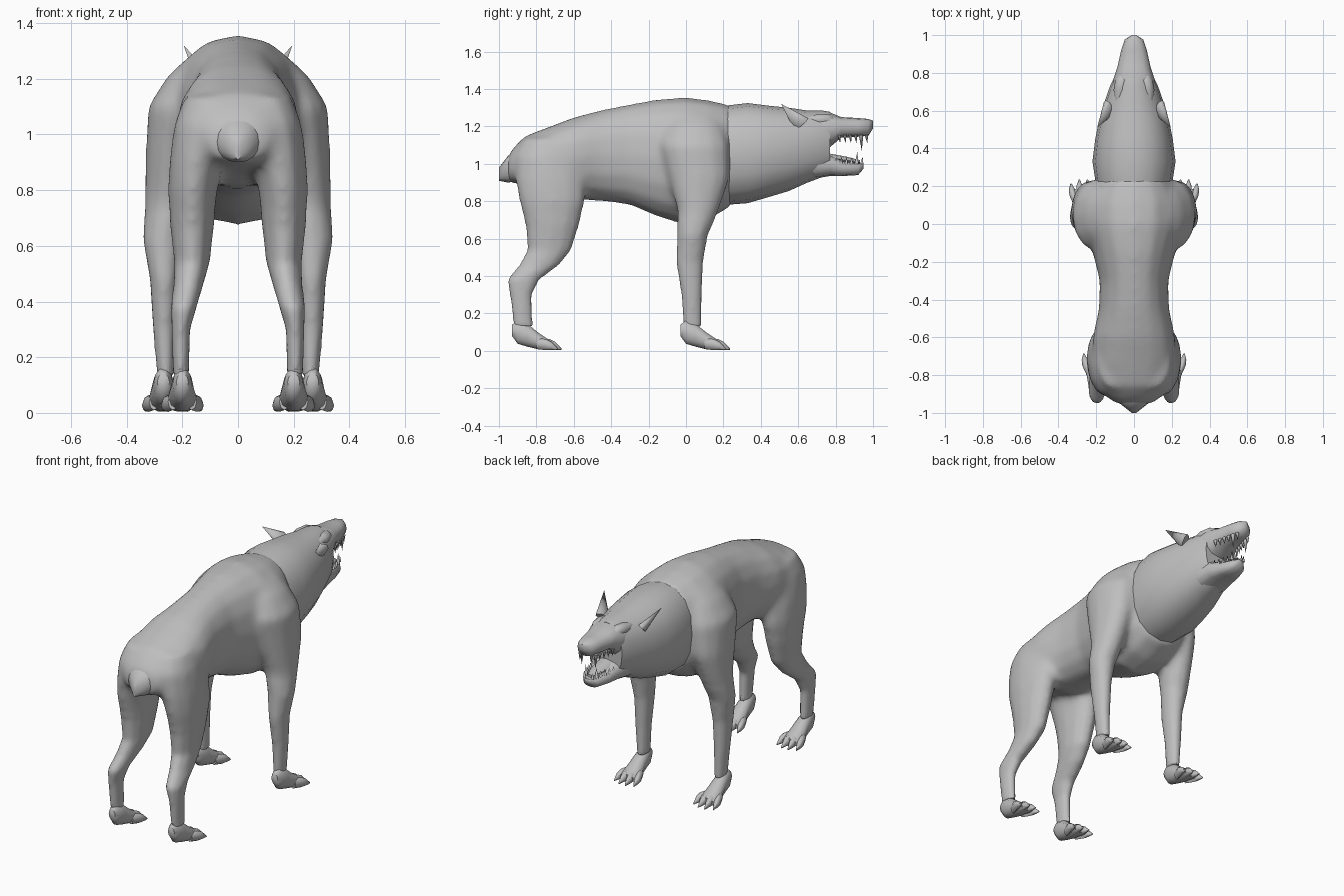
import bpy
import bmesh
import math
from mathutils import Vector

default_cube = bpy.data.objects.get("Cube")
if default_cube:
    bpy.data.objects.remove(default_cube, do_unlink=True)

hide_grey = bpy.data.materials.new("hide grey")
hide_grey.use_nodes = True
GREY = (0.52, 0.52, 0.52, 1)
hide_grey.diffuse_color = GREY
hide_grey.node_tree.nodes["Principled BSDF"].inputs["Base Color"].default_value = GREY


def finish(name, bm, sharp_angle=60):
    """Turn a bmesh into a smooth-shaded object."""
    bmesh.ops.recalc_face_normals(bm, faces=bm.faces)
    mesh = bpy.data.meshes.new(name)
    bm.to_mesh(mesh)
    bm.free()
    mesh.materials.append(hide_grey)
    obj = bpy.data.objects.new(name, mesh)
    bpy.context.collection.objects.link(obj)
    bpy.ops.object.select_all(action="DESELECT")
    obj.select_set(True)
    bpy.context.view_layer.objects.active = obj
    bpy.ops.object.shade_smooth_by_angle(angle=math.radians(sharp_angle))
    return obj


def add_loft(bm, rings, axis, sides=16, power=1.0):
    """Skin rings of (position along axis, centre x, other centre, x radius, other radius)."""
    loops = []
    for along, cx, other, rx, ro in rings:
        loop = []
        for i in range(sides):
            a = math.tau * i / sides
            c, s = math.cos(a), math.sin(a)
            x = cx + rx * math.copysign(abs(c) ** power, c)
            o = other + ro * math.copysign(abs(s) ** power, s)
            loop.append(bm.verts.new((x, along, o) if axis == "y" else (x, o, along)))
        loops.append(loop)
    for lower, upper in zip(loops, loops[1:]):
        for i in range(sides):
            j = (i + 1) % sides
            bm.faces.new((lower[i], lower[j], upper[j], upper[i]))
    bm.faces.new(loops[0])
    bm.faces.new(loops[-1])


def add_spike(bm, base, tip, radius, flat=1.0, sides=6):
    """Cone from base to tip, squashed sideways by flat."""
    base, tip = Vector(base), Vector(tip)
    direction = (tip - base).normalized()
    side = direction.cross(Vector((0, 1, 0))).normalized()
    front = direction.cross(side)
    ring = []
    for i in range(sides):
        a = math.tau * i / sides
        ring.append(bm.verts.new(base + radius * (side * math.cos(a) * flat + front * math.sin(a))))
    point = bm.verts.new(tip)
    for i in range(sides):
        bm.faces.new((ring[i], ring[(i + 1) % sides], point))
    bm.faces.new(ring)


def add_profile(bm, sections, power=0.9, sides=16):
    """Loft along y from (y, bottom, top, half width)."""
    rings = [(y, 0, (b + t) / 2, w, (t - b) / 2) for y, b, t, w in sections]
    add_loft(bm, rings, "y", sides, power)


def profile(name, sections, power=0.9, sides=16):
    bm = bmesh.new()
    add_profile(bm, sections, power, sides)
    return finish(name, bm)


# Torso and four legs, fused into one skin
TORSO = [
    (-.955, .9, 1.04, .09), (-.92, .895, 1.09, .14), (-.86, .885, 1.15, .185),
    (-.73, .86, 1.2, .22), (-.6, .81, 1.25, .22), (-.45, .8, 1.29, .187),
    (-.3, .78, 1.32, .182), (-.15, .715, 1.347, .22), (0, .675, 1.358, .265),
    (.12, .7, 1.342, .265), (.24, .77, 1.315, .2)]
FRONT_LEG = [
    (1.27, .13, .05, .06, .11), (1.21, .16, .045, .095, .155), (1.1, .205, .045, .12, .19),
    (.92, .235, .07, .098, .165), (.75, .25, .065, .086, .112), (.62, .268, .035, .074, .082),
    (.48, .265, .02, .052, .073), (.3, .265, .03, .041, .055), (.13, .26, .035, .031, .048)]
HIND_LEG = [
    (1.14, .09, -.73, .1, .14), (1.04, .12, -.74, .11, .18), (.91, .147, -.725, .1, .19),
    (.8, .163, -.715, .09, .18), (.67, .165, -.715, .079, .143), (.54, .165, -.73, .064, .117),
    (.46, .178, -.785, .054, .107), (.38, .195, -.87, .047, .086), (.3, .205, -.883, .034, .059),
    (.13, .205, -.87, .029, .051)]

bm = bmesh.new()
add_profile(bm, TORSO)
for side in (-1, 1):
    for leg in (FRONT_LEG, HIND_LEG):
        add_loft(bm, [(z, side * x, y, rx, ry) for z, x, y, rx, ry in leg], "z", 12)
body = finish("torso_and_legs", bm)
body.data.remesh_voxel_size = 0.016
bpy.ops.object.voxel_remesh()

# Soften the joins strongly on the trunk, lightly on the shins
bm = bmesh.new()
bm.from_mesh(body.data)
trunk = [v for v in bm.verts if v.co.z > .7]
for _ in range(10):
    bmesh.ops.smooth_vert(bm, verts=trunk, factor=.5, use_axis_x=True, use_axis_y=True, use_axis_z=True)
for _ in range(3):
    bmesh.ops.smooth_vert(bm, verts=bm.verts, factor=.5, use_axis_x=True, use_axis_y=True, use_axis_z=True)
bm.to_mesh(body.data)
bm.free()
bpy.ops.object.shade_smooth()

profile("tail_stub", [(-1, .91, .98, .012), (-.95, .9, 1.045, .075), (-.86, .92, 1.1, .1)])

# Neck and skull
profile("neck_and_skull", [
    (.2, .78, 1.31, .2), (.33, .79, 1.325, .22), (.45, .825, 1.31, .205),
    (.55, .855, 1.3, .185), (.65, .9, 1.285, .155), (.73, .93, 1.285, .127),
    (.77, .95, 1.278, .108)])

# Muzzle and lower jaw
profile("muzzle", [
    (.66, 1.08, 1.26, .12), (.77, 1.09, 1.275, .108), (.83, 1.14, 1.25, .088),
    (.92, 1.145, 1.245, .068), (.975, 1.15, 1.24, .05), (1, 1.19, 1.23, .012)], .8, 12)
profile("lower_jaw", [
    (.68, .92, 1.07, .115), (.77, .935, 1.05, .098), (.84, .935, 1.015, .077),
    (.92, .94, 1.005, .05), (.95, .975, 1, .02)], .75, 12)
profile("tongue", [
    (.74, 1.02, 1.06, .05), (.85, 1, 1.04, .045), (.93, 1, 1.02, .015)], 1, 8)

# Teeth: rows along both jaws with long fangs near the front
teeth = bmesh.new()
for side in (-1, 1):
    for i in range(6):
        t = i / 5
        fang = i == 4
        x = side * (.08 - .042 * t)
        y = .82 + .145 * t
        drop = .075 if fang else .035
        add_spike(teeth, (x, y, 1.155), (x, y + .004, 1.145 - drop), .014 if fang else .011)
        x = side * (.072 - .045 * t)
        y = .8 + .14 * t
        rise = .05 if fang else .025
        add_spike(teeth, (x, y, 1), (x, y + .004, 1.015 + rise), .012 if fang else .01)
finish("teeth", teeth)


def paw(name, x, y):
    """Heel and foot with four plump, splayed toes."""
    bm = bmesh.new()
    sections = [(-.05, .11, .022, .032), (-.02, .1, .035, .065), (.03, .085, .042, .065),
                (.09, .053, .052, .047), (.14, .035, .055, .031), (.165, .03, .05, .022)]
    add_loft(bm, [(y + d, x, z, w, h) for d, z, w, h in sections], "y", 10)
    for k in (-1.5, -.5, .5, 1.5):
        reach = .2 - .02 * abs(k)
        toe = [(.08, k * .022, .04, .018, .03), (reach - .04, k * .035, .034, .021, .03),
               (reach - .01, k * .04, .027, .017, .022), (reach + .025, k * .044, .01, .003, .004)]
        add_loft(bm, [(y + d, x + dx, z, w, h) for d, dx, z, w, h in toe], "y", 8)
    return finish(name, bm)


# Paws, ears and brows on both sides
for label, side in (("left", 1), ("right", -1)):
    paw(label + "_front_paw", side * .268, .02)
    paw(label + "_hind_paw", side * .2, -.88)

    ear = bmesh.new()
    add_spike(ear, (side * .132, .615, 1.215), (side * .195, .51, 1.32), .052, .5, 8)
    finish(label + "_ear", ear, 80)

    brow = bmesh.new()
    add_loft(brow, [(.64, side * .08, 1.235, .02, .015), (.71, side * .072, 1.235, .036, .034),
                    (.765, side * .064, 1.235, .034, .034), (.81, side * .055, 1.22, .015, .015)],
             "y", 10)
    finish(label + "_brow", brow)
